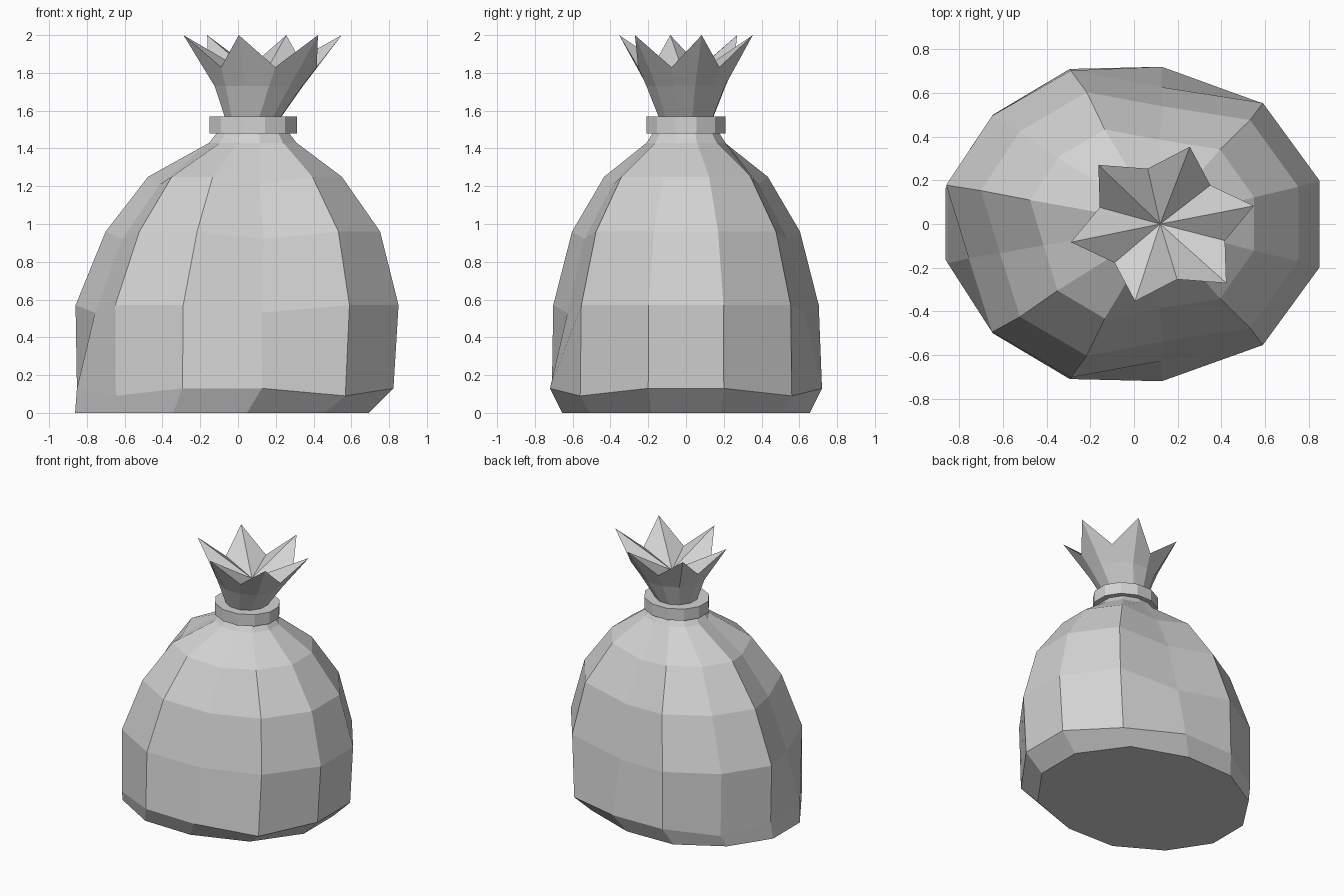
import bpy, bmesh, math

if "Cube" in bpy.data.objects:
    bpy.data.objects.remove(bpy.data.objects["Cube"])

cloth = bpy.data.materials.new("pale grey cloth")
cloth.diffuse_color = (0.65, 0.65, 0.65, 1)
cloth.use_nodes = True
cloth.node_tree.nodes["Principled BSDF"].inputs["Base Color"].default_value = cloth.diffuse_color


def loft(name, rings, apex=None):
    """Join rings of points with quads; close the bottom, and the top flat or to an apex."""
    bm = bmesh.new()
    loops = [[bm.verts.new(p) for p in ring] for ring in rings]
    n = len(loops[0])
    for a, b in zip(loops, loops[1:]):
        for i in range(n):
            j = (i + 1) % n
            bm.faces.new((a[i], a[j], b[j], b[i]))
    bm.faces.new(loops[0][::-1])
    if apex:
        tip = bm.verts.new(apex)
        for i in range(n):
            bm.faces.new((loops[-1][i], loops[-1][(i + 1) % n], tip))
    else:
        bm.faces.new(loops[-1])
    bmesh.ops.recalc_face_normals(bm, faces=bm.faces)
    mesh = bpy.data.meshes.new(name)
    bm.to_mesh(mesh)
    bm.free()
    mesh.materials.append(cloth)
    obj = bpy.data.objects.new(name, mesh)
    bpy.context.collection.objects.link(obj)
    return obj


def ellipse(cx, rx, ry, z, start, n=12):
    angles = [math.radians(start + 360 * i / n) for i in range(n)]
    return [(cx + rx * math.cos(a), ry * math.sin(a), z) for a in angles]


# Sack body: one 12-sided outline, scaled and shifted at each height
half = [(.85, .20), (.59, .56), (.14, .72), (-.29, .71), (-.65, .50), (-.86, .18)]
outline = half + [(x, -y) for x, y in reversed(half)]
folds = (2, 6, 9)      # columns pressed inward
corners = (1, 4, 7, 10)
levels = [  # z, centre x, x scale, y scale
    (0.00, -.08, .91, .91),
    (0.13, -.01, .98, 1.0),
    (0.57, .00, 1.0, .99),
    (0.96, .03, .85, .85),
    (1.25, .04, .60, .61),
    (1.43, .08, .27, .29),
    (1.52, .08, .19, .21),
]
body = []
for k, (z, cx, sx, sy) in enumerate(levels):
    ring = []
    for i, (x, y) in enumerate(outline):
        fold = i in folds and k in (2, 3, 4)
        s = .88 if fold else 1
        dz = -.04 if fold or (k == 1 and i in corners) else 0
        ring.append((cx + x * sx * s, y * sy * s, z + dz))
    body.append(ring)
loft("sack_body", body)

# Tie band around the neck
loft("tie_band", [ellipse(.08, .24, .217, z, 15) for z in (1.48, 1.57)])

# Flared ruffle with six points and a sunken centre
rim = []
for i in range(12):
    a = math.radians(13 + 30 * i)
    rx, ry, z = (.43, .37, 2.0) if i % 2 == 0 else (.30, .26, 1.83)
    rim.append((.13 + rx * math.cos(a), ry * math.sin(a), z))
loft("ruffle", [ellipse(.08, .155, .15, 1.52, 13),
                ellipse(.08, .155, .15, 1.57, 13),
                ellipse(.11, .24, .215, 1.73, 13),
                rim], apex=(.12, 0, 1.76))
